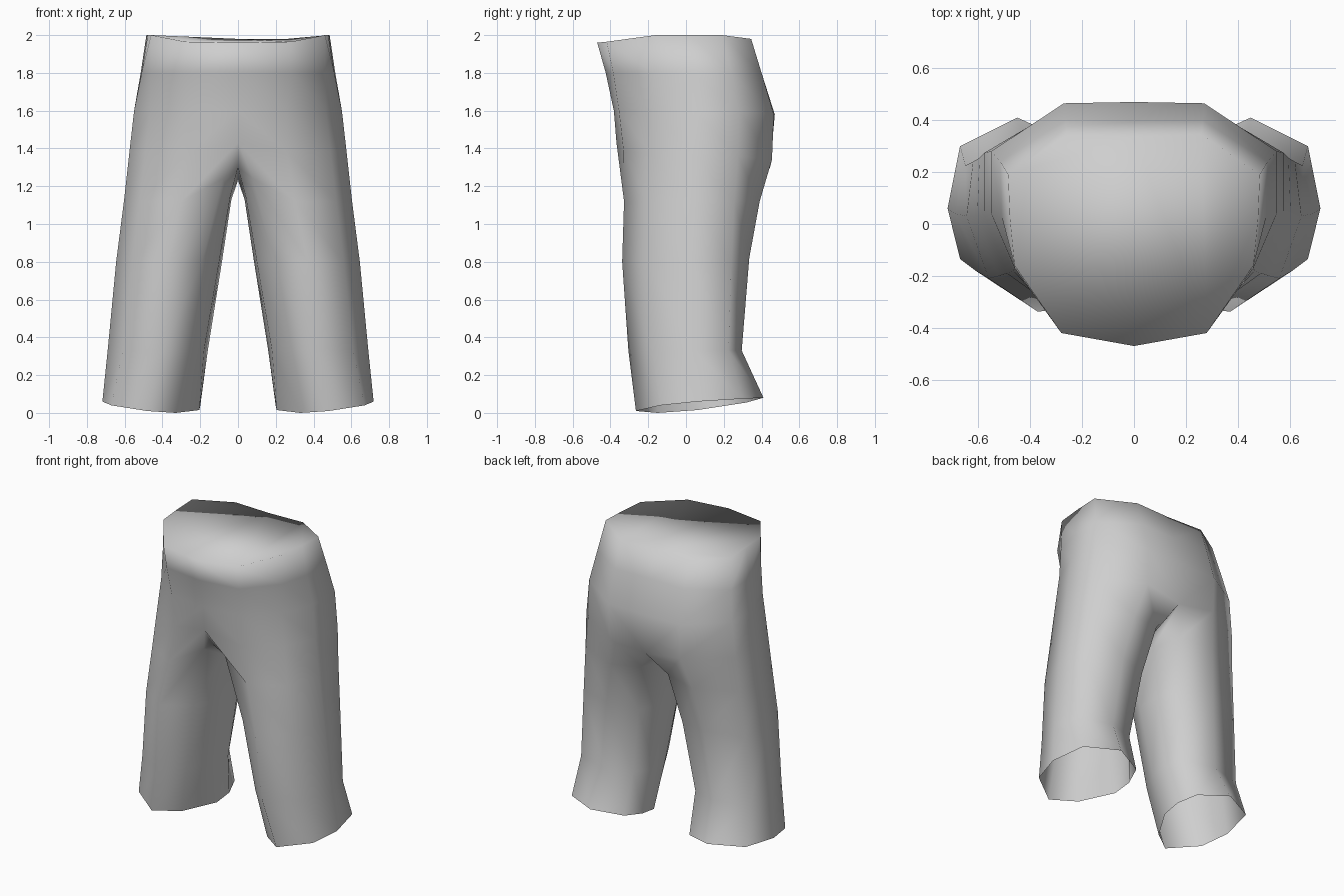
import bpy, bmesh

old = bpy.data.objects.get("Cube")
if old:
    bpy.data.objects.remove(old, do_unlink=True)

# One plain grey cloth
cloth = bpy.data.materials.new("grey_cloth")
cloth.use_nodes = True
GREY = (0.62, 0.62, 0.62, 1)
cloth.diffuse_color = GREY
cloth.node_tree.nodes["Principled BSDF"].inputs["Base Color"].default_value = GREY

# Half cross-sections of the hips, front centre round the side to back centre
waist = [(0, -.47, 1.96), (.28, -.42, 1.965), (.46, -.16, 2), (.478, .02, 2),
         (.485, .19, 2), (.26, .345, 1.98), (0, .335, 1.98)]
upper_hip = [(0, -.425, 1.8), (.28, -.385, 1.8), (.46, -.17, 1.8), (.51, .03, 1.8),
             (.515, .24, 1.8), (.265, .4, 1.8), (0, .395, 1.8)]
hip = [(0, -.382, 1.6), (.26, -.355, 1.6), (.465, -.18, 1.6), (.55, .04, 1.6),
       (.55, .28, 1.6), (.27, .465, 1.58), (0, .47, 1.58)]
seat = [(0, -.368, 1.43), (.26, -.33, 1.38), (.49, -.19, 1.38), (.575, .03, 1.38),
        (.575, .275, 1.36), (.27, .455, 1.34), (0, .445, 1.3)]

# Centre line under the crotch, back to front, closes the top ring of the leg
crotch = [(0, .1, 1.23), (0, -.28, 1.3)]

# Closed leg sections: inner front, round the outside, inner back, inner side
thigh = [(.08, -.26, 1.24), (.3, -.328, 1.12), (.52, -.2, 1.12), (.604, .03, 1.12),
         (.595, .255, 1.12), (.32, .39, 1.12), (.1, .34, 1.14), (.035, .15, 1.13), (.04, -.1, 1.15)]
knee = [(.19, -.22, .8), (.37, -.338, .8), (.56, -.21, .8), (.645, .03, .8),
        (.62, .24, .8), (.37, .335, .82), (.17, .28, .8), (.085, .12, .8), (.1, -.06, .8)]
shin = [(.265, -.19, .33), (.4, -.305, .33), (.61, -.18, .33), (.69, .04, .33),
        (.65, .225, .33), (.42, .295, .33), (.24, .24, .33), (.16, .12, .33), (.18, -.03, .33)]
hem = [(.33, -.15, 0), (.48, -.265, .01), (.67, -.135, .04), (.718, .06, .06),
       (.67, .3, .075), (.45, .41, .08), (.25, .32, .055), (.2, .19, .035), (.205, .06, .015)]


def skin(bm, top, bottom, closed):
    """Fill the strip between two rings with quads."""
    n = len(top)
    for i in range(n if closed else n - 1):
        j = (i + 1) % n
        bm.faces.new((top[i], bottom[i], bottom[j], top[j]))


bm = bmesh.new()
add_ring = lambda points: [bm.verts.new(p) for p in points]

# Hips, closed at the waist
hips = [add_ring(r) for r in (waist, upper_hip, hip, seat)]
for a, b in zip(hips, hips[1:]):
    skin(bm, a, b, False)
bm.faces.new(hips[0])

# Leg, open at the hem
legs = [hips[-1] + add_ring(crotch)] + [add_ring(r) for r in (thigh, knee, shin, hem)]
for a, b in zip(legs, legs[1:]):
    skin(bm, a, b, True)

bmesh.ops.recalc_face_normals(bm, faces=bm.faces)
for f in bm.faces:
    f.smooth = True
mesh = bpy.data.meshes.new("trousers")
bm.to_mesh(mesh)
bm.free()
mesh.materials.append(cloth)

trousers = bpy.data.objects.new("trousers", mesh)
bpy.context.collection.objects.link(trousers)

# The other half
mirror = trousers.modifiers.new("mirror", 'MIRROR')
mirror.use_clip = True
mirror.merge_threshold = 0.001
